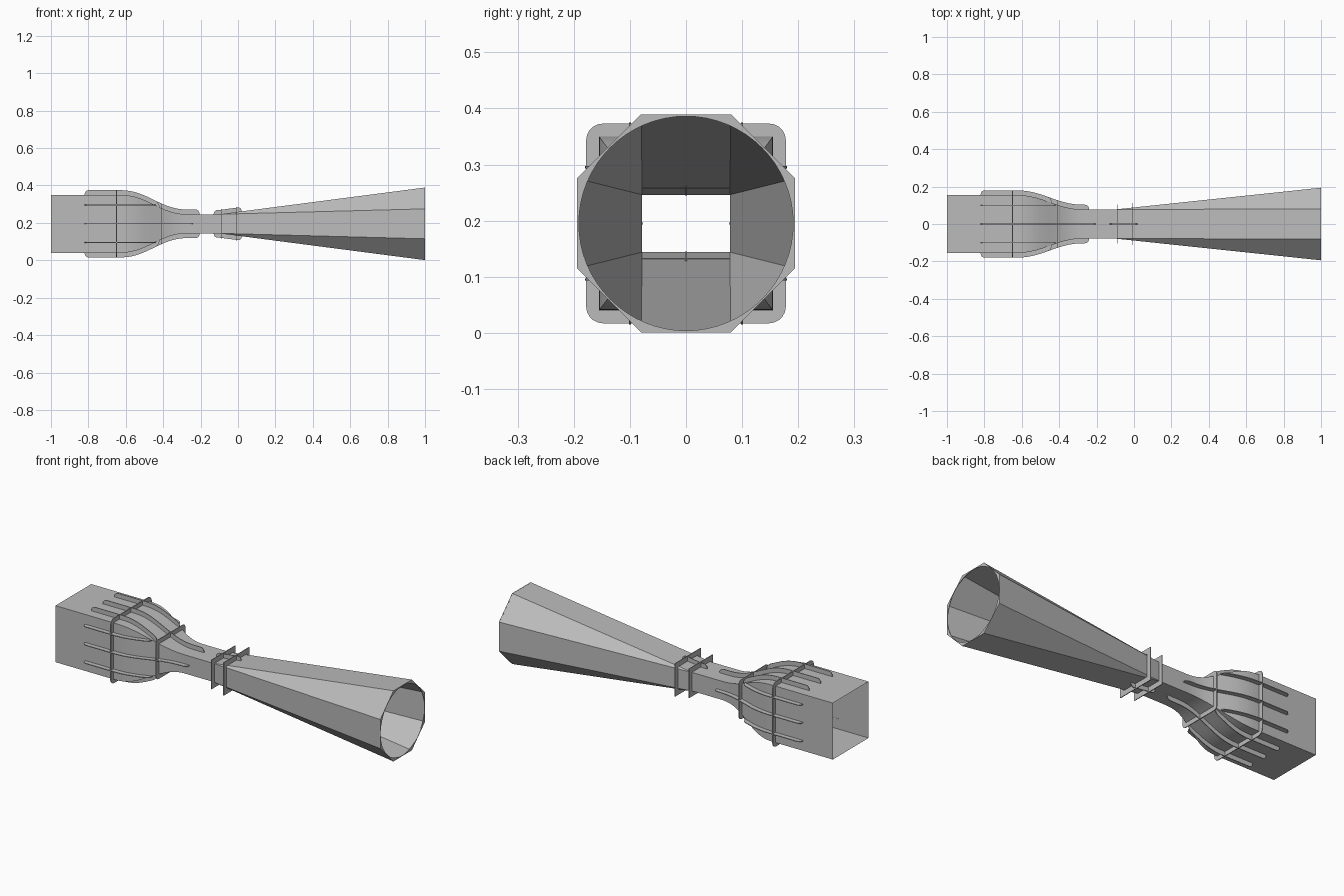
import bpy, bmesh, math

old = bpy.data.objects.get("Cube")
if old:
    bpy.data.objects.remove(old)

grey = bpy.data.materials.new("tunnel grey")
grey.use_nodes = True
colour = (0.5, 0.5, 0.5, 1)
grey.diffuse_color = colour
grey.node_tree.nodes["Principled BSDF"].inputs["Base Color"].default_value = colour

AXIS = 0.195                       # height of the centre line
INLET, THROAT_Y, THROAT_Z = 0.155, 0.078, 0.051
OCT, OCT_SIDE = 0.194, 0.08
PLATE = 0.004


def make(name, verts, faces, thick=0, smooth=False):
    """Mesh object from rings or outlines, optionally thickened to a plate."""
    bm = bmesh.new()
    vs = [bm.verts.new((x, y, z + AXIS)) for x, y, z in verts]
    for f in faces:
        bm.faces.new([vs[i] for i in f])
    bmesh.ops.remove_doubles(bm, verts=bm.verts, dist=1e-5)
    mesh = bpy.data.meshes.new(name)
    bm.to_mesh(mesh)
    bm.free()
    ob = bpy.data.objects.new(name, mesh)
    bpy.context.collection.objects.link(ob)
    mesh.materials.append(grey)
    if thick:
        mod = ob.modifiers.new("plate", 'SOLIDIFY')
        mod.thickness, mod.offset = thick, 0
    if smooth:
        bpy.ops.object.select_all(action='DESELECT')
        ob.select_set(True)
        bpy.context.view_layer.objects.active = ob
        bpy.ops.object.shade_smooth_by_angle(angle=math.radians(30))
    return ob


def loft(name, sections, **kw):
    """Skin closed loops that all have the same number of points."""
    n = len(sections[0])
    faces = [(s * n + i, s * n + (i + 1) % n, (s + 1) * n + (i + 1) % n, (s + 1) * n + i)
             for s in range(len(sections) - 1) for i in range(n)]
    return make(name, [p for s in sections for p in s], faces, **kw)


def halves(x):
    """Half width and half height of the duct at x."""
    t = min(max((x + 0.65) / 0.4, 0), 1)
    s = t ** 3 * (10 - 15 * t + 6 * t * t)
    if x > -0.1:
        g = (x + 0.1) / 1.1
        return THROAT_Y + (OCT - THROAT_Y) * g, THROAT_Z + (OCT - THROAT_Z) * g
    return INLET + (THROAT_Y - INLET) * s, INLET + (THROAT_Z - INLET) * s


def rounded(x, w, h, r, n=6):
    """Rectangle loop with rounded corners across the duct."""
    pts = []
    for q, (sy, sz) in enumerate([(1, 1), (-1, 1), (-1, -1), (1, -1)]):
        for i in range(n):
            a = (q + i / (n - 1)) * math.pi / 2
            pts.append((x, sy * (w - r) + r * math.cos(a), sz * (h - r) + r * math.sin(a)))
    return pts


def rectangle(x):
    w, h = halves(x)
    return [(x, w, -h), (x, w, h), (x, -w, h), (x, -w, -h)]


# Duct: square inlet, curved contraction, straight test section
loft("inlet_box", [rectangle(-1), rectangle(-0.65)])
loft("contraction", [rectangle(-0.65 + 0.4 * i / 24) for i in range(25)], smooth=True)
loft("test_section", [rectangle(-0.25), rectangle(-0.1)])

# Diffuser: rectangle opening out to an octagon
signs = [(1, -1), (1, 1), (1, 1), (-1, 1), (-1, 1), (-1, -1), (-1, -1), (1, -1)]
start = [(-0.1, sy * THROAT_Y, sz * THROAT_Z) for sy, sz in signs]
end = []
for i, (sy, sz) in enumerate(signs):
    y, z = (OCT, OCT_SIDE) if i % 4 < 2 else (OCT_SIDE, OCT)
    end.append((1, sy * y, sz * z))
loft("diffuser", [start, end])

# Outlet plate: octagon with a round hole
outer, inner = [], []
for i in range(64):
    a = math.tau * i / 64
    d = (a + math.pi / 8) % (math.pi / 4) - math.pi / 8
    r = OCT / math.cos(d)
    outer.append((0.998, r * math.cos(a), r * math.sin(a)))
    inner.append((0.998, 0.191 * math.cos(a), 0.191 * math.sin(a)))
loft("outlet_plate", [outer, inner], thick=PLATE)

# Frames around the duct
for name, x, grow_y, grow_z, r in [("inlet_frame", -0.65, 0.023, 0.023, 0.03),
                                   ("contraction_frame", -0.41, 0.024, 0.024, 0.02),
                                   ("test_frame", -0.09, 0.024, 0.028, 0),
                                   ("diffuser_frame", -0.01, 0.024, 0.028, 0)]:
    w, h = halves(x)
    loft(name, [rounded(x, w + grow_y, h + grow_z, r), rounded(x, w, h, 0)], thick=PLATE)


def rib(name, x0, x1, side, sign, offset, height=0.025, steps=40):
    """Thin fin that follows a wall; side 0 is a side wall, 1 is top or bottom."""
    low, high = [], []
    for i in range(steps + 1):
        # closer spacing at the ends for the rounded tips
        x = x0 + (x1 - x0) * (1 - math.cos(math.pi * i / steps)) / 2
        tip = min(x - x0, x1 - x, 0.02) / 0.02
        lift = height * math.sqrt(max(0, 1 - (1 - tip) ** 2))
        wall = halves(x)[side]
        for row, d in ((low, wall - 0.001), (high, wall + lift)):
            row.append((x, sign * d, offset) if side == 0 else (x, offset, sign * d))
    n = steps + 1
    faces = [(i, i + 1, n + i + 1, n + i) for i in range(steps)]
    make(name, low + high, faces, thick=PLATE)


# Ribs: three on each wall of the contraction, short ones over the test section
for side, label, long_end, short_end in [(0, "side", -0.24, -0.44), (1, "flat", -0.205, -0.42)]:
    for sign in (1, -1):
        for offset in (-0.1, 0, 0.1):
            rib(label + "_rib", -0.82, short_end if offset else long_end, side, sign, offset)
for sign in (1, -1):
    rib("test_rib", -0.13, 0.02, 1, sign, 0, 0.023)
